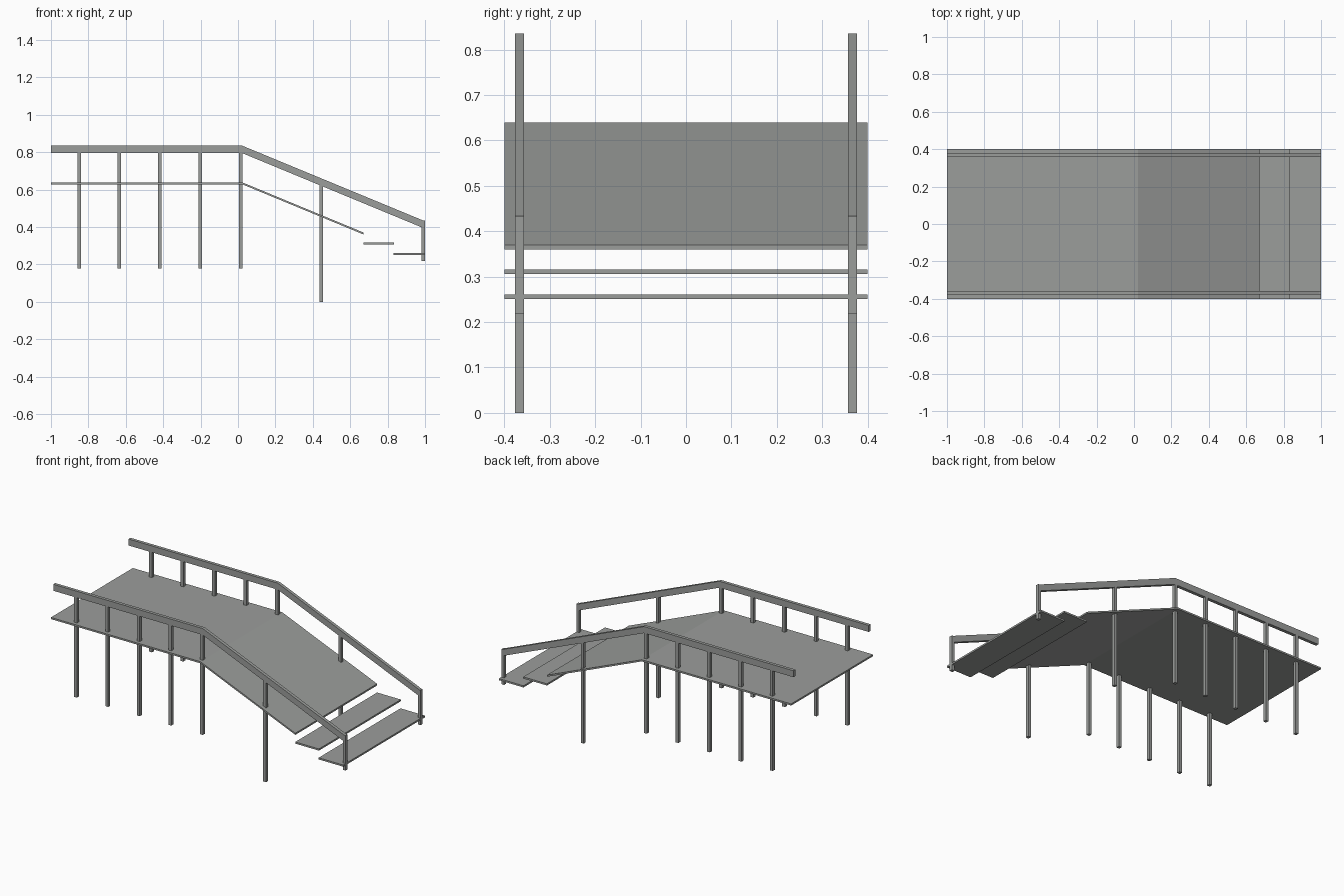
import bpy, bmesh

if "Cube" in bpy.data.objects:
    bpy.data.objects.remove(bpy.data.objects["Cube"])

grey = bpy.data.materials.new("plain grey")
grey.diffuse_color = (0.33, 0.34, 0.33, 1)
grey.use_nodes = True
grey.node_tree.nodes["Principled BSDF"].inputs["Base Color"].default_value = grey.diffuse_color


def extrude_profile(name, points, y0, y1):
    """Extrude a closed x-z outline from y0 to y1."""
    bm = bmesh.new()
    face = bm.faces.new([bm.verts.new((x, y0, z)) for x, z in points])
    new = bmesh.ops.extrude_face_region(bm, geom=[face])["geom"]
    bmesh.ops.translate(bm, vec=(0, y1 - y0, 0),
                        verts=[v for v in new if isinstance(v, bmesh.types.BMVert)])
    bmesh.ops.recalc_face_normals(bm, faces=bm.faces)
    mesh = bpy.data.meshes.new(name)
    bm.to_mesh(mesh)
    bm.free()
    mesh.materials.append(grey)
    obj = bpy.data.objects.new(name, mesh)
    bpy.context.collection.objects.link(obj)
    return obj


def band(path, thickness):
    """Outline of a strip hanging below a top path."""
    return path + [(x, z - thickness) for x, z in reversed(path)]


KINK = 0.022
SLOPE = -0.413


def rail_under(x):
    return 0.795 + SLOPE * max(0, x - KINK)


# Walkway deck with its ramp, then two loose steps
extrude_profile("deck", band([(-1, 0.639), (KINK, 0.639), (0.672, 0.37)], 0.0105), -0.4, 0.4)
extrude_profile("upper_step", band([(0.672, 0.316), (0.834, 0.316)], 0.0105), -0.4, 0.4)
extrude_profile("lower_step", band([(0.832, 0.261), (1.0, 0.261)], 0.0105), -0.4, 0.4)

# Handrails and posts on both sides
posts = [(-0.848, 0.177), (-0.634, 0.177), (-0.418, 0.177), (-0.202, 0.177),
         (0.014, 0.177), (0.446, 0.0)]
for side, s in (("front", -1), ("back", 1)):
    y0, y1 = sorted((s * 0.357, s * 0.377))
    end_top = 0.835 + SLOPE * (1 - KINK)
    extrude_profile(side + "_handrail",
                    band([(-1, 0.835), (KINK, 0.835), (0.999, end_top)], 0.04), y0, y1)
    for i, (x, foot) in enumerate(posts):
        a, b = x - 0.0095, x + 0.0095
        extrude_profile(f"{side}_post_{i + 1}",
                        [(a, foot), (b, foot), (b, rail_under(b) + 0.002),
                         (a, rail_under(a) + 0.002)], y0, y1)
    # Short post at the foot of the rail
    extrude_profile(side + "_end_post",
                    [(0.981, 0.218), (1.0, 0.218), (1.0, 0.434), (0.981, 0.434)], y0, y1)
